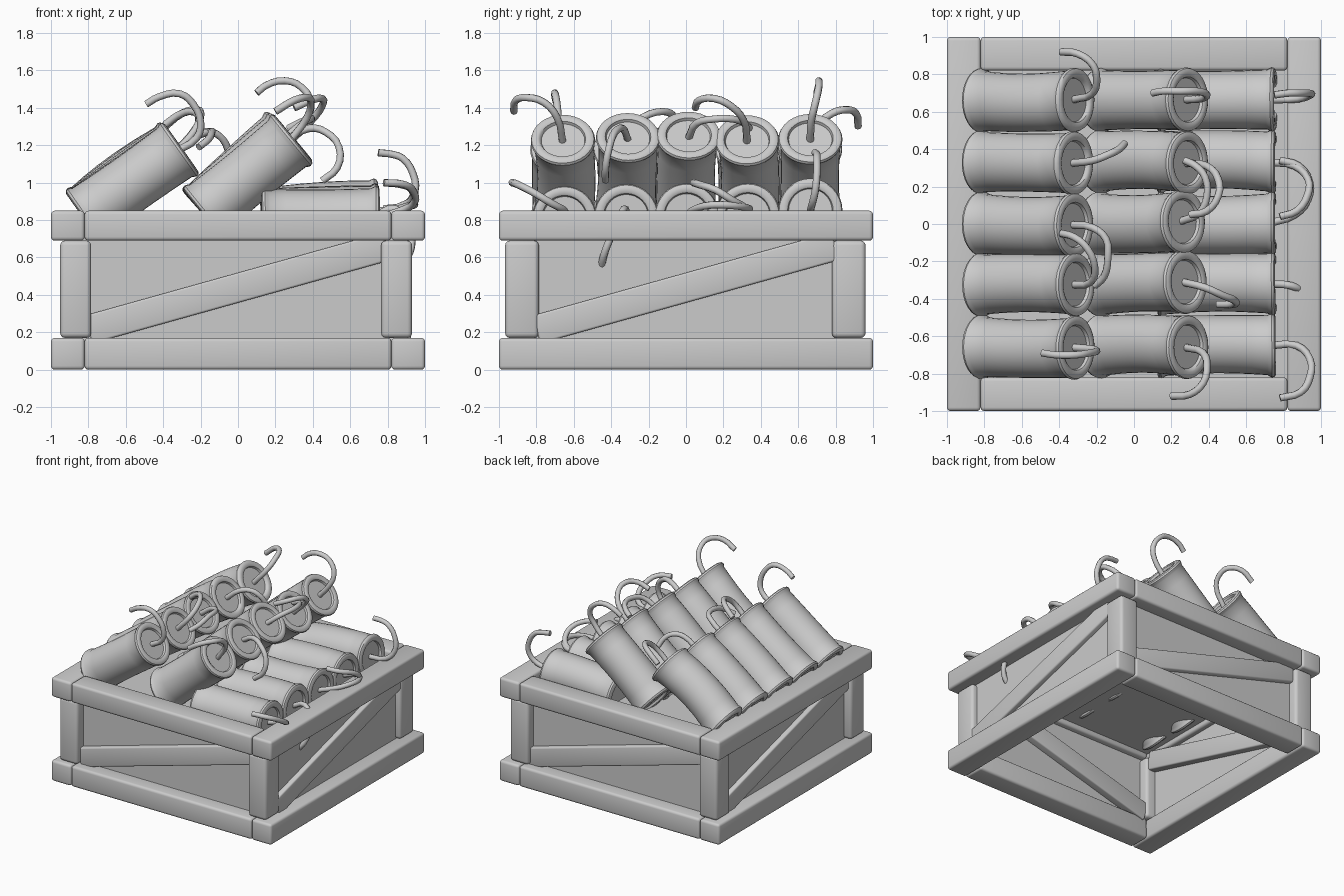
import bpy, bmesh, math
from mathutils import Vector, Matrix

if "Cube" in bpy.data.objects:
    bpy.data.objects.remove(bpy.data.objects["Cube"])


def finish(name, bm):
    bmesh.ops.recalc_face_normals(bm, faces=bm.faces)
    me = bpy.data.meshes.new(name)
    bm.to_mesh(me)
    bm.free()
    ob = bpy.data.objects.new(name, me)
    bpy.context.collection.objects.link(ob)
    bpy.context.view_layer.objects.active = ob
    ob.select_set(True)
    bpy.ops.object.shade_smooth_by_angle(angle=math.radians(35))
    ob.select_set(False)
    return ob


def box(name, center, size, bevel=0.0, tilt=0.0, turn=0.0):
    """Box tilted about y, placed, then turned about the crate's z axis."""
    bm = bmesh.new()
    bmesh.ops.create_cube(bm, size=1, matrix=Matrix.Diagonal((*size, 1)))
    if bevel:
        bmesh.ops.bevel(bm, geom=bm.edges[:], offset=bevel, segments=3,
                        profile=0.5, affect='EDGES')
    bm.transform(Matrix.Rotation(turn, 4, 'Z') @ Matrix.Translation(center)
                 @ Matrix.Rotation(tilt, 4, 'Y'))
    return finish(name, bm)


# Crate frame: bottom and top rails
for level, z, h in (("bottom", 0.085, 0.17), ("top", 0.77, 0.16)):
    for s, side_x, side_y in ((-1, "left", "front"), (1, "right", "back")):
        box(f"{level}_rail_{side_x}", (s * 0.91, 0, z), (0.18, 2.0, h), 0.02)
        box(f"{level}_rail_{side_y}", (0, s * 0.91, z), (1.64, 0.18, h), 0.02)

# Corner posts
for x in (-0.868, 0.848):
    for y in (-0.877, 0.87):
        box("corner_post", (x, y, 0.43), (0.165, 0.18, 0.52), 0.025)

# Wall panels with a diagonal brace on each side
for i, side in enumerate(("front", "right", "back", "left")):
    a = i * math.pi / 2
    box(f"{side}_panel", (0, -0.875, 0.43), (1.75, 0.02, 0.6), turn=a)
    box(f"{side}_brace", (0, -0.865, 0.438), (1.66, 0.12, 0.155), 0.012,
        tilt=-math.radians(15.6), turn=a)

# Raised floor
box("crate_floor", (0, 0, 0.742), (1.75, 1.75, 0.02))

# Stick half-profile (distance from the end, radius): recess, rim, waist
HALF = [(0.022, 0.116), (0.006, 0.122), (0.0, 0.132), (0.0, 0.155), (0.007, 0.167),
        (0.02, 0.172), (0.033, 0.167), (0.045, 0.16), (0.13, 0.158), (0.22, 0.156)]
SIDES = 32


def stick(name, p0, p1, bend):
    """Spool-like stick from p0 to p1, bowed sideways and upward by bend."""
    p0, p1 = Vector(p0), Vector(p1)
    length = (p1 - p0).length
    d = (p1 - p0).normalized()
    up = d.cross(Vector((0, 1, 0))).normalized()
    if up.z < 0:
        up = -up
    side = up.cross(d).normalized()
    if side.y < 0:
        side = -side
    prof = HALF + [(length / 2, 0.155)] + [(length - t, r) for t, r in reversed(HALF)]
    bm = bmesh.new()
    rings = []
    for t, r in prof:
        k = 4 * (t / length) * (1 - t / length)
        c = p0 + d * t + (side * bend[0] + up * bend[1]) * k
        rings.append([bm.verts.new(c + side * (r * math.cos(2 * math.pi * i / SIDES))
                                   + up * (r * math.sin(2 * math.pi * i / SIDES)))
                      for i in range(SIDES)])
    for a, b in zip(rings, rings[1:]):
        for i in range(SIDES):
            j = (i + 1) % SIDES
            bm.faces.new((a[i], a[j], b[j], b[i]))
    bm.faces.new(rings[0])
    bm.faces.new(rings[-1])
    finish(name, bm)
    return p1 - d * 0.03


def fuse(name, pts):
    """Round cord through the given points."""
    cu = bpy.data.curves.new(name, 'CURVE')
    cu.dimensions = '3D'
    cu.bevel_depth = 0.02
    cu.bevel_resolution = 2
    cu.resolution_u = 3
    cu.use_fill_caps = True
    sp = cu.splines.new('BEZIER')
    sp.bezier_points.add(len(pts) - 1)
    for p, q in zip(sp.bezier_points, pts):
        p.co = q
        p.handle_left_type = p.handle_right_type = 'AUTO'
    ob = bpy.data.objects.new(name, cu)
    bpy.context.collection.objects.link(ob)


# Rows: lower end (x, z), then per stick: top end, bow, fuse path
LEFT = [((-.302, -.66, 1.187), (-.01, 0),
         [(-.22, -.67, 1.24), (-.2, -.68, 1.32), (-.24, -.69, 1.42), (-.31, -.7, 1.475), (-.42, -.7, 1.46), (-.49, -.69, 1.42)]),
        ((-.302, -.325, 1.187), (.01, .005),
         [(-.23, -.31, 1.28), (-.21, -.23, 1.35), (-.25, -.13, 1.38), (-.32, -.07, 1.36), (-.39, -.05, 1.31)]),
        ((-.31, -.005, 1.19), (-.01, .01),
         [(-.22, -.02, 1.25), (-.15, -.08, 1.27), (-.14, -.18, 1.27), (-.16, -.28, 1.23), (-.21, -.33, 1.19)]),
        ((-.31, .325, 1.19), (0, .02),
         [(-.22, .34, 1.26), (-.14, .37, 1.27), (-.08, .4, 1.23), (-.05, .43, 1.17)]),
        ((-.302, .665, 1.187), (-.015, .03),
         [(-.22, .7, 1.3), (-.2, .78, 1.37), (-.22, .85, 1.39), (-.3, .91, 1.37), (-.39, .92, 1.3)])]
MIDDLE = [((.297, -.66, 1.238), (.018, 0),
           [(.37, -.69, 1.35), (.39, -.76, 1.43), (.37, -.85, 1.455), (.3, -.91, 1.44), (.2, -.92, 1.38)]),
          ((.285, -.31, 1.25), (.005, .01),
           [(.38, -.34, 1.29), (.47, -.38, 1.27), (.54, -.41, 1.19), (.53, -.43, 1.08), (.45, -.43, 1.01)]),
          ((.272, .015, 1.26), (-.01, .01),
           [(.35, .06, 1.32), (.39, .15, 1.34), (.38, .25, 1.34), (.33, .31, 1.32), (.27, .34, 1.29)]),
          ((.295, .325, 1.235), (.015, 0),
           [(.39, .31, 1.33), (.45, .24, 1.41), (.45, .15, 1.45), (.39, .07, 1.44), (.3, .05, 1.4)]),
          ((.295, .665, 1.243), (0, .01),
           [(.36, .67, 1.33), (.39, .69, 1.42), (.34, .71, 1.51), (.25, .71, 1.545), (.15, .71, 1.52), (.1, .7, 1.48)])]
RIGHT = [((.758, -.65, .81), (.01, 0),
          [(.87, -.65, .85), (.94, -.72, .89), (.94, -.82, .95), (.89, -.9, .99), (.78, -.93, 1.0)]),
         ((.758, -.32, .82), (.01, .01),
          [(.84, -.33, .86), (.91, -.37, .78), (.93, -.41, .69), (.91, -.44, .61), (.87, -.45, .56)]),
         ((.758, .005, .825), (-.01, 0),
          [(.86, .05, .86), (.93, .13, .88), (.94, .22, .88), (.88, .31, .87), (.78, .34, .86)]),
         ((.758, .33, .825), (.015, .01),
          [(.86, .31, .87), (.93, .24, .91), (.93, .16, .96), (.87, .07, .99), (.78, .04, 1.0)]),
         ((.758, .665, .85), (0, .02),
          [(.88, .67, .87), (.945, .69, .95), (.935, .7, 1.05), (.88, .7, 1.13), (.83, .7, 1.15), (.75, .69, 1.16)])]
for row, (x0, z0), sticks in (("left", (-.828, .815), LEFT), ("middle", (-.19, .838), MIDDLE),
                              ("right", (.125, .805), RIGHT)):
    for i, (top, bow, path) in enumerate(sticks):
        low = (x0, -.655 + i * .329, z0)
        start = stick(f"{row}_stick_{i + 1}", low, top, bow)
        fuse(f"{row}_fuse_{i + 1}", [start] + path)
